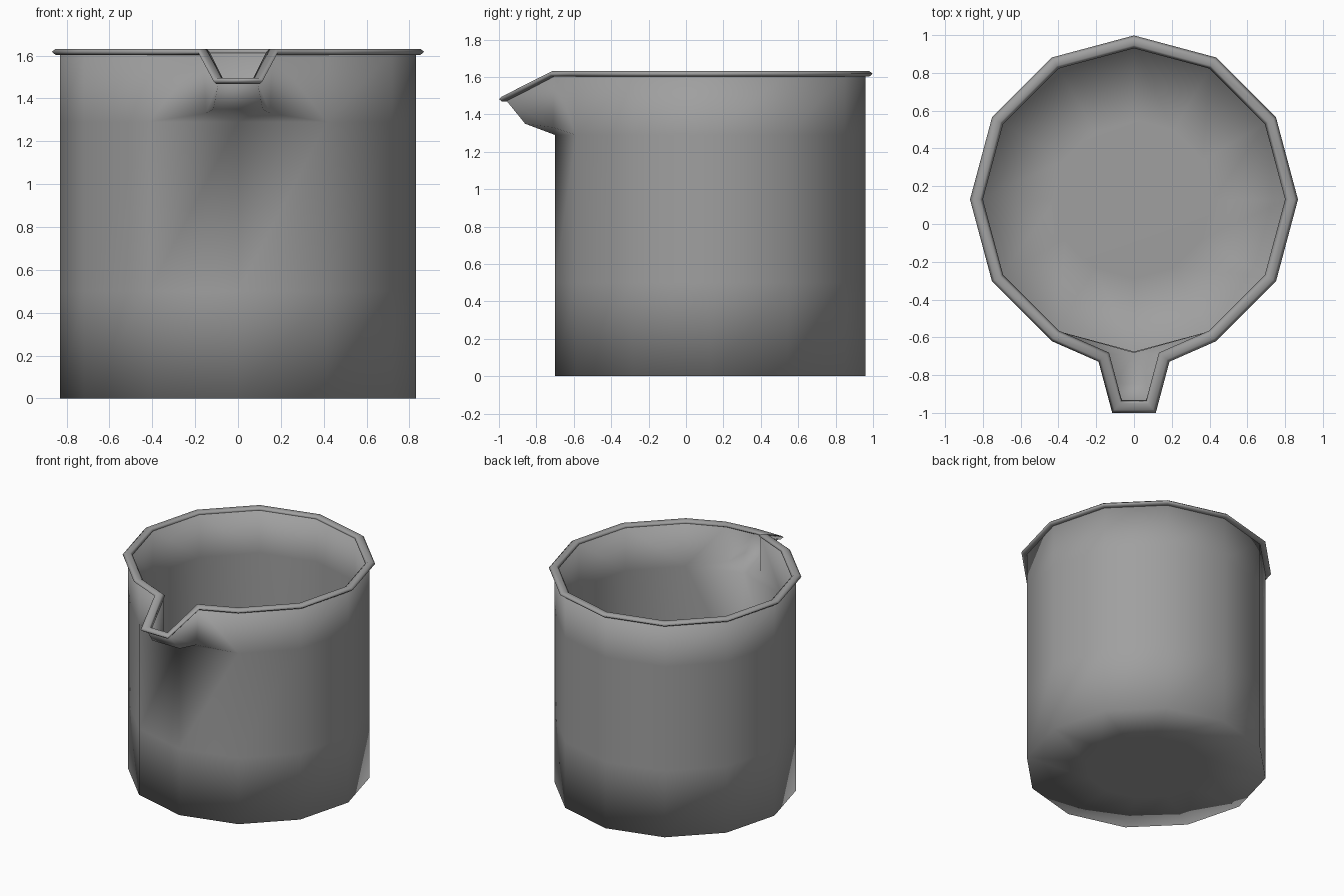
import bpy, bmesh, math
from mathutils import Vector

if "Cube" in bpy.data.objects:
    bpy.data.objects.remove(bpy.data.objects["Cube"])

SIDES, RADIUS, CENTRE_Y, TOP = 12, 0.83, 0.13, 1.617

grey = bpy.data.materials.new("plain grey")
grey.use_nodes = True
colour = (0.35, 0.35, 0.35, 1)
grey.diffuse_color = colour
grey.node_tree.nodes["Principled BSDF"].inputs["Base Color"].default_value = colour


def ring_point(k, radius, z):
    """Corner k of the twelve-sided outline; corner 0 faces the front."""
    a = math.tau * k / SIDES - math.pi / 2
    return Vector((radius * math.cos(a), CENTRE_Y + radius * math.sin(a), z))


def make_object(name, bm):
    bmesh.ops.recalc_face_normals(bm, faces=bm.faces)
    mesh = bpy.data.meshes.new(name)
    bm.to_mesh(mesh)
    bm.free()
    mesh.materials.append(grey)
    mesh.shade_smooth()
    obj = bpy.data.objects.new(name, mesh)
    bpy.context.collection.objects.link(obj)
    return obj


# Spout corners on the +x side
WALL_TOP = Vector((0.16, -0.705, TOP))
WALL_LOW = Vector((0.15, -0.71, 1.33))
LIP_TOP = Vector((0.09, -0.967, 1.482))
LIP_LOW = Vector((0.115, -0.86, 1.35))


def flip(p, s):
    return Vector((p.x * s, p.y, p.z))


# Vessel: floor, walls and pinched spout in one shell
bm = bmesh.new()
levels = [(0.42, 0), (RADIUS, 0), (RADIUS, 0.5), (RADIUS, 1.29), (RADIUS, TOP)]
rings = [[bm.verts.new(ring_point(k, r, z)) for k in range(SIDES)] for r, z in levels]
bm.faces.new(rings[0])
for i, (low, high) in enumerate(zip(rings, rings[1:])):
    for k in range(SIDES):
        n = (k + 1) % SIDES
        if i == 3 and 0 in (k, n):
            continue  # gap for the spout
        bm.faces.new((low[k], low[n], high[n], high[k]))
bm.verts.remove(rings[4][0])

base = rings[3][0]
spout = {s: [bm.verts.new(flip(p, s)) for p in (WALL_TOP, WALL_LOW, LIP_TOP, LIP_LOW)]
         for s in (1, -1)}
for s, (wall_top, wall_low, lip_top, lip_low) in spout.items():
    corner_low, corner_top = rings[3][s], rings[4][s]
    bm.faces.new((base, corner_low, wall_low))
    bm.faces.new((corner_low, corner_top, wall_top, wall_low))
    bm.faces.new((wall_low, wall_top, lip_top, lip_low))
    bm.faces.new((base, wall_low, lip_low))
right, left = spout[-1], spout[1]
bm.faces.new((base, left[3], right[3]))
bm.faces.new((left[3], left[2], right[2], right[3]))
vessel = make_object("vessel", bm)
wall = vessel.modifiers.new("wall thickness", "SOLIDIFY")
wall.thickness = 0.025
wall.offset = -1

# Rim: flattened bead swept along the edge, dipping along the spout
path = [ring_point(k, RADIUS + 0.004, TOP) for k in range(1, SIDES)]
path += [flip(WALL_TOP, -1), flip(LIP_TOP, -1), LIP_TOP, WALL_TOP]
HALF_WIDTH, HALF_HEIGHT = 0.033, 0.014


def outward(a, b):
    d = b - a
    return Vector((d.y, -d.x, 0)).normalized()


bm = bmesh.new()
sections = []
for i, p in enumerate(path):
    n0 = outward(path[i - 1], p)
    n1 = outward(p, path[(i + 1) % len(path)])
    mitre = (n0 + n1) / (1 + n0.dot(n1))
    section = []
    for j in range(6):
        a = math.tau * j / 6
        height = HALF_HEIGHT * math.sin(a) / math.sin(math.pi / 3)
        offset = mitre * HALF_WIDTH * math.cos(a) + Vector((0, 0, height))
        section.append(bm.verts.new(p + offset))
    sections.append(section)
for i, a in enumerate(sections):
    b = sections[(i + 1) % len(sections)]
    for j in range(6):
        m = (j + 1) % 6
        bm.faces.new((a[j], b[j], b[m], a[m]))
make_object("rim", bm)
